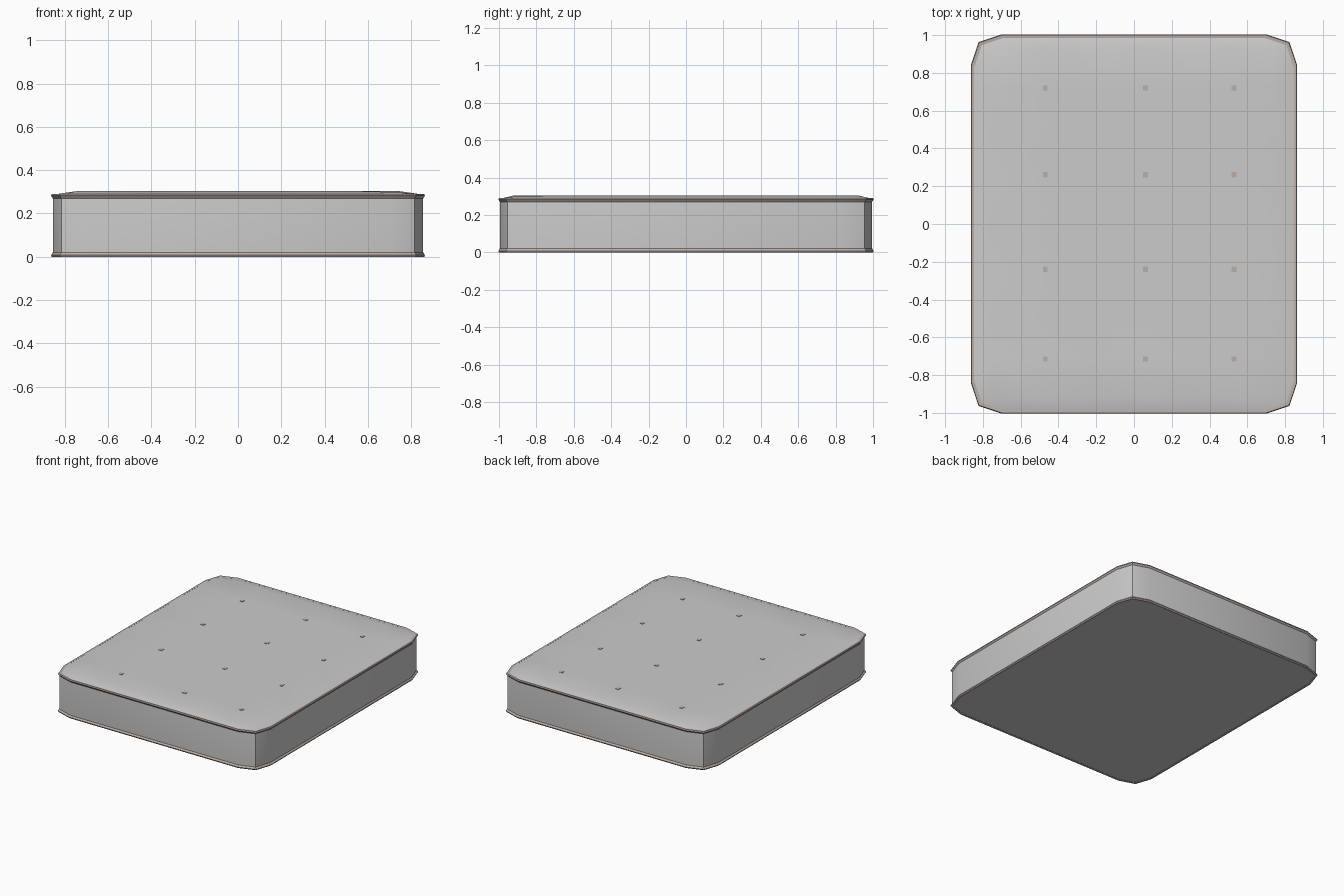
import bpy, bmesh, math

if "Cube" in bpy.data.objects:
    bpy.data.objects.remove(bpy.data.objects["Cube"])

XS = [-0.74, -0.47, -0.20, 0.06, 0.30, 0.53, 0.74]
YS = [-0.92, -0.715, -0.48, -0.24, 0.01, 0.26, 0.49, 0.72, 0.92]
TUFTS = [(x, y) for x in XS[1::2] for y in YS[1::2]]
CORNER = [(0.70, 1.0), (0.82, 0.96), (0.86, 0.84)]
TOP_Z, TUFT_Z = 0.304, 0.284

trim = bpy.data.materials.new("trim")
trim.diffuse_color = (0.50, 0.43, 0.39, 1)
trim.use_nodes = True
trim.node_tree.nodes["Principled BSDF"].inputs["Base Color"].default_value = trim.diffuse_color


def finish(bm, name, mat=None, angle=35):
    bmesh.ops.recalc_face_normals(bm, faces=bm.faces)
    me = bpy.data.meshes.new(name)
    bm.to_mesh(me)
    bm.free()
    ob = bpy.data.objects.new(name, me)
    bpy.context.collection.objects.link(ob)
    if mat:
        me.materials.append(mat)
    bpy.ops.object.select_all(action='DESELECT')
    ob.select_set(True)
    bpy.context.view_layer.objects.active = ob
    bpy.ops.object.shade_smooth_by_angle(angle=math.radians(angle))
    return ob


# chamfered outline, counter-clockwise from the back right corner
OUTLINE = [(x, y) for x, y in reversed(CORNER)]
OUTLINE += [(-x, y) for x, y in CORNER]
OUTLINE += [(-x, -y) for x, y in reversed(CORNER)]
OUTLINE += [(x, -y) for x, y in CORNER]


def ring(bm, inset, z):
    return [bm.verts.new((x * (1 - inset / 0.86), y * (1 - inset), z)) for x, y in OUTLINE]


def bridge(bm, a, b):
    n = len(a)
    for i in range(n):
        j = (i + 1) % n
        bm.faces.new((a[i], a[j], b[j], b[i]))


# side walls and flat underside
bm = bmesh.new()
rings = [ring(bm, d, z) for d, z in ((0.006, 0.003), (0.005, 0.02), (0.005, 0.27), (0.006, 0.286))]
for a, b in zip(rings, rings[1:]):
    bridge(bm, a, b)
bm.faces.new(rings[0])
finish(bm, "mattress_body")

# piping around both rims
for name, sign, base in (("bottom_piping", 1, 0.0), ("top_piping", -1, 0.29)):
    bm = bmesh.new()
    section = [(0.006, 0.022), (-0.003, 0.008), (0.0, 0.0), (0.014, 0.001)]
    rings = [ring(bm, d, base + sign * z) for d, z in section]
    for a, b in zip(rings, rings[1:] + rings[:1]):
        bridge(bm, a, b)
    finish(bm, name, trim)

# tufted top: grid with sunken tufts, plus a sloping border down to the rim
bm = bmesh.new()
g = [[bm.verts.new((x, y, TUFT_Z if (x, y) in TUFTS else TOP_Z)) for y in YS] for x in XS]
nx, ny = len(XS), len(YS)
g[-1][0].co.z = 0.298
for i in range(nx - 1):
    for j in range(ny - 1):
        a, b, c, d = g[i][j], g[i + 1][j], g[i + 1][j + 1], g[i][j + 1]
        # every quad is split along the falling diagonal
        bm.faces.new((a, b, d))
        bm.faces.new((b, c, d))

sides = [
    (1, 1, [g[i][-1] for i in range(nx - 2, 0, -1)], g[-1][-1]),
    (-1, 1, [g[0][j] for j in range(ny - 2, 0, -1)], g[0][-1]),
    (-1, -1, [g[i][0] for i in range(1, nx - 1)], g[0][0]),
    (1, -1, [g[-1][j] for j in range(1, ny - 1)], g[-1][0]),
]
pairs = []
for sx, sy, run, corner in sides:
    pts = CORNER if sx * sy < 0 else CORNER[::-1]
    for x, y in pts:
        pairs.append((corner, bm.verts.new((sx * (x - 0.011), sy * (y - 0.011), 0.288))))
    for v in run:
        x, y = v.co.x, v.co.y
        p = (x, sy * 0.989) if sx == sy else (sx * 0.849, y)
        pairs.append((v, bm.verts.new((*p, 0.288))))
for (a, p), (b, q) in zip(pairs, pairs[1:] + pairs[:1]):
    bm.faces.new((a, p, q) if a is b else (a, p, q, b))
finish(bm, "tufted_top")

# small square tuft buttons
bm = bmesh.new()
for x, y in TUFTS:
    r = bmesh.ops.create_cube(bm, size=1)
    bmesh.ops.scale(bm, vec=(0.026, 0.028, 0.006), verts=r["verts"])
    bmesh.ops.translate(bm, vec=(x, y, TUFT_Z + 0.001), verts=r["verts"])
finish(bm, "tuft_buttons", trim)
